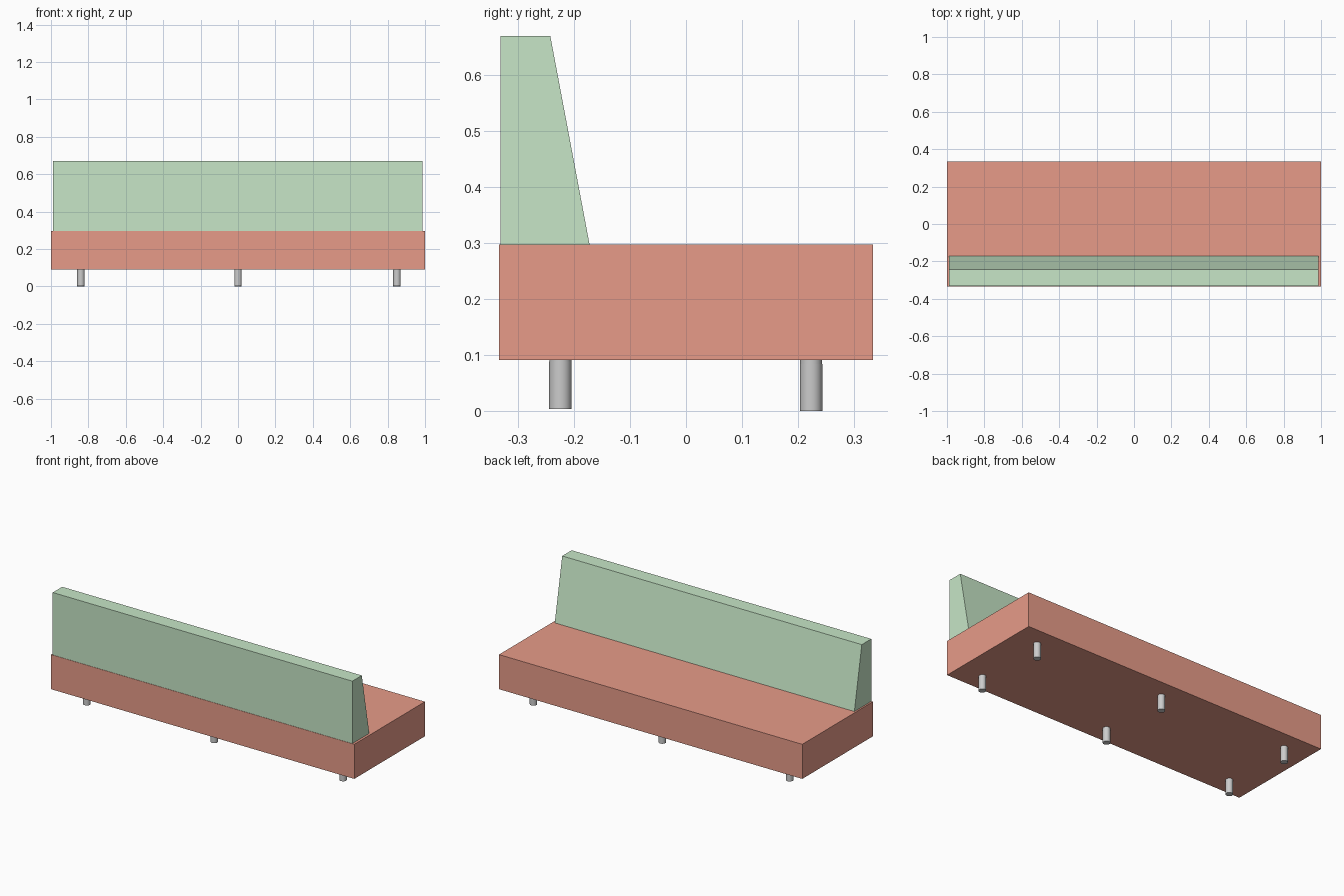
import bpy, bmesh

if "Cube" in bpy.data.objects:
    bpy.data.objects.remove(bpy.data.objects["Cube"])


def material(name, color):
    m = bpy.data.materials.new(name)
    m.diffuse_color = (*color, 1)
    m.use_nodes = True
    m.node_tree.nodes["Principled BSDF"].inputs["Base Color"].default_value = m.diffuse_color
    return m


def extrude_profile(name, profile, x0, x1, mat):
    """Extrude a closed (y, z) profile along x."""
    bm = bmesh.new()
    face = bm.faces.new([bm.verts.new((x0, y, z)) for y, z in profile])
    ext = bmesh.ops.extrude_face_region(bm, geom=[face])
    verts = [v for v in ext["geom"] if isinstance(v, bmesh.types.BMVert)]
    bmesh.ops.translate(bm, verts=verts, vec=(x1 - x0, 0, 0))
    bmesh.ops.recalc_face_normals(bm, faces=bm.faces)
    mesh = bpy.data.meshes.new(name)
    bm.to_mesh(mesh)
    bm.free()
    mesh.materials.append(mat)
    obj = bpy.data.objects.new(name, mesh)
    bpy.context.collection.objects.link(obj)


def cylinder(name, x, y, z0, z1, radius):
    bpy.ops.mesh.primitive_cylinder_add(
        vertices=32, radius=radius, depth=z1 - z0, location=(x, y, (z0 + z1) / 2))
    bpy.context.object.name = name
    bpy.ops.object.shade_smooth_by_angle()


red = material("red_upholstery", (0.8, 0.33, 0.25))
green = material("green_upholstery", (0.57, 0.79, 0.57))

# Seat block
extrude_profile("seat", [(-0.333, 0.091), (0.333, 0.091),
                         (0.333, 0.297), (-0.333, 0.297)], -1, 1, red)

# Backrest with a sloping inner face
extrude_profile("backrest", [(-0.331, 0.297), (-0.172, 0.297),
                             (-0.242, 0.669), (-0.331, 0.669)], -0.99, 0.986, green)

# Two rows of three legs, each with a thin mounting plate; one row is slightly shorter
for row, y, foot in (("front", -0.224, 0.004), ("rear", 0.223, 0.0)):
    for side, x in (("left", -0.84), ("middle", 0.0), ("right", 0.85)):
        cylinder(f"{row}_{side}_leg", x, y, foot, foot + 0.084, 0.02)
        cylinder(f"{row}_{side}_leg_plate", x, y, foot + 0.084, 0.091, 0.0195)
